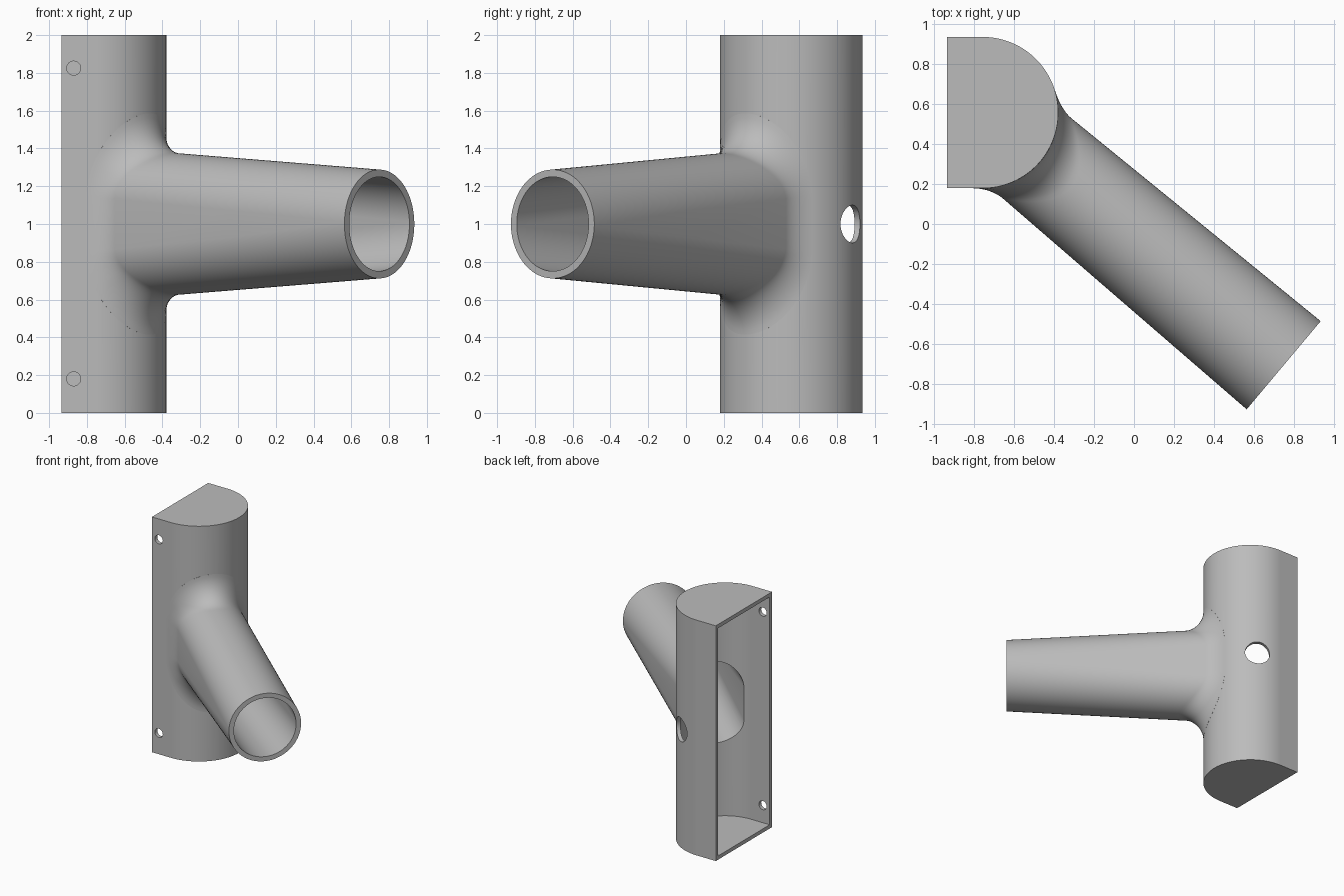
import bpy, bmesh, math
from mathutils import Vector

cube = bpy.data.objects.get("Cube")
if cube:
    bpy.data.objects.remove(cube)

CX, CY, R = -0.757, 0.557, 0.378      # rounded column centre and radius
BACK, HEIGHT, MID = -0.935, 2.0, 1.0
WALL, PIPE_WALL, FILLET = 0.032, 0.04, 0.2
LENGTH, TIP = 1.965, 0.288            # branch length from column axis, tip radius
HEADING = math.radians(-40)
SIDES = 80

UP = Vector((0, 0, 1))
CENTRE = Vector((CX, CY, MID))
ALONG = Vector((math.cos(HEADING), math.sin(HEADING), 0))
ACROSS = UP.cross(ALONG)

grey = bpy.data.materials.new("plain grey")
grey.use_nodes = True
grey.diffuse_color = (0.5, 0.5, 0.5, 1)
grey.node_tree.nodes["Principled BSDF"].inputs["Base Color"].default_value = (0.5, 0.5, 0.5, 1)


def finish(name, bm):
    bmesh.ops.recalc_face_normals(bm, faces=bm.faces)
    mesh = bpy.data.meshes.new(name)
    bm.to_mesh(mesh)
    bm.free()
    mesh.materials.append(grey)
    obj = bpy.data.objects.new(name, mesh)
    bpy.context.collection.objects.link(obj)
    return obj


def loft(name, rings, end_point=None):
    """Skin closed rings; the last may close to a point."""
    bm = bmesh.new()
    loops = [[bm.verts.new(p) for p in ring] for ring in rings]
    for a, b in zip(loops, loops[1:]):
        for i in range(len(a)):
            j = (i + 1) % len(a)
            bm.faces.new((a[i], a[j], b[j], b[i]))
    bm.faces.new(loops[0])
    last = loops[-1]
    if end_point is None:
        bm.faces.new(last)
    else:
        tip = bm.verts.new(end_point)
        for i in range(len(last)):
            bm.faces.new((last[i], last[(i + 1) % len(last)], tip))
    return finish(name, bm)


def column(name, radius, back, z0, z1, steps=96):
    """Upright prism with a half-round front and a flat back."""
    outline = [(back, CY - radius)]
    for i in range(steps + 1):
        t = math.pi * (i / steps - 0.5)
        outline.append((CX + radius * math.cos(t), CY + radius * math.sin(t)))
    outline.append((back, CY + radius))
    return loft(name, [[Vector((x, y, z)) for x, y in outline] for z in (z0, z1)])


def drill(name, start, direction, radius, depth):
    side = UP.cross(direction)
    ring = [radius * (side * math.cos(t) + UP * math.sin(t))
            for t in (math.tau * i / 48 for i in range(48))]
    return loft(name, [[start + p + direction * d for p in ring] for d in (0, depth)])


def section(u, phi, inset=0.0):
    """Branch section: round at the tip, an upright slot at the column."""
    w = TIP - 0.015 * (LENGTH - u)
    h = TIP + 0.062 * (LENGTH - u)
    p = (w - inset) * math.cos(phi)
    q = (w - inset) * math.sin(phi) + math.copysign(max(h - w, 0), math.sin(phi))
    return p, q


def branch_point(u, phi, inset=0.0):
    p, q = section(u, phi, inset)
    return CENTRE + ALONG * u + ACROSS * p + UP * q


def on_column(s, z):
    """Point and normal on the column skin at arc length s and height z."""
    t = s / R
    if t < -math.pi / 2:
        return Vector((CX + (t + math.pi / 2) * R, CY - R, z)), Vector((0, -1, 0))
    n = Vector((math.cos(t), math.sin(t), 0))
    return Vector((CX, CY, z)) + n * R, n


# Branch with a blended root
phis = [math.tau * (i + 0.5) / SIDES for i in range(SIDES)]
hits = []
for phi in phis:
    u = R
    for _ in range(12):
        u = math.sqrt(R * R - section(u, phi)[0] ** 2)
    p, q = section(u, phi)
    hits.append((u, math.asin(p / R), MID + q))

STEPS = 12
strips = []
for i, phi in enumerate(phis):
    u, alpha, z = hits[i]
    prev, nxt = hits[i - 1], hits[(i + 1) % SIDES]
    out = Vector((nxt[2] - prev[2], -R * (nxt[1] - prev[1]))).normalized()
    turn = math.acos(math.cos(phi) * math.sin(alpha))
    setback = FILLET * math.tan(turn / 2)
    a = branch_point(u + setback, phi)
    b, n = on_column(R * (HEADING + alpha) + setback * out.x, z + setback * out.y)
    b += n * 0.001
    corner = a - ALONG * ((a - b).dot(n) / ALONG.dot(n))
    k = math.cos(turn / 2)
    strip = [branch_point(LENGTH, phi), branch_point((LENGTH + u + setback) / 2, phi)]
    for j in range(STEPS + 1):
        t = j / STEPS
        wa, wc, wb = (1 - t) ** 2, 2 * k * t * (1 - t), t * t
        strip.append((a * wa + corner * wc + b * wb) / (wa + wc + wb))
    strip.append(b - n * 0.02)
    strips.append(strip)
branch = loft("branch_pipe", list(zip(*strips)), CENTRE)

# Column and everything cut out of it
bracket = column("column_with_branch", R, BACK, 0, HEIGHT)
cavity = column("column_cavity", R - WALL, BACK - 0.1, WALL, HEIGHT - WALL)
bore = loft("branch_bore", [[branch_point(u, phi, PIPE_WALL) for phi in phis]
                            for u in (0.1, LENGTH + 0.02)])
theta = math.radians(59)
cable_dir = Vector((math.cos(theta), math.sin(theta), 0))
cable = drill("cable_hole", CENTRE + cable_dir * 0.15, cable_dir, 0.1, 0.4)
screws = [drill("screw_hole", Vector((-0.87, CY - R - 0.1, z)), Vector((0, 1, 0)), 0.037, 0.3)
          for z in (0.18, 1.825)]

bpy.context.view_layer.objects.active = bracket
for tool, operation in [(branch, "UNION")] + [(t, "DIFFERENCE") for t in (cavity, bore, cable, *screws)]:
    mod = bracket.modifiers.new(tool.name, "BOOLEAN")
    mod.operation = operation
    mod.solver = "EXACT"
    mod.object = tool
    bpy.ops.object.modifier_apply(modifier=mod.name)
    bpy.data.objects.remove(tool)

# Smooth curved skins, keep rims crisp
bpy.ops.object.select_all(action="DESELECT")
bracket.select_set(True)
bpy.ops.object.shade_smooth_by_angle(angle=math.radians(30))
